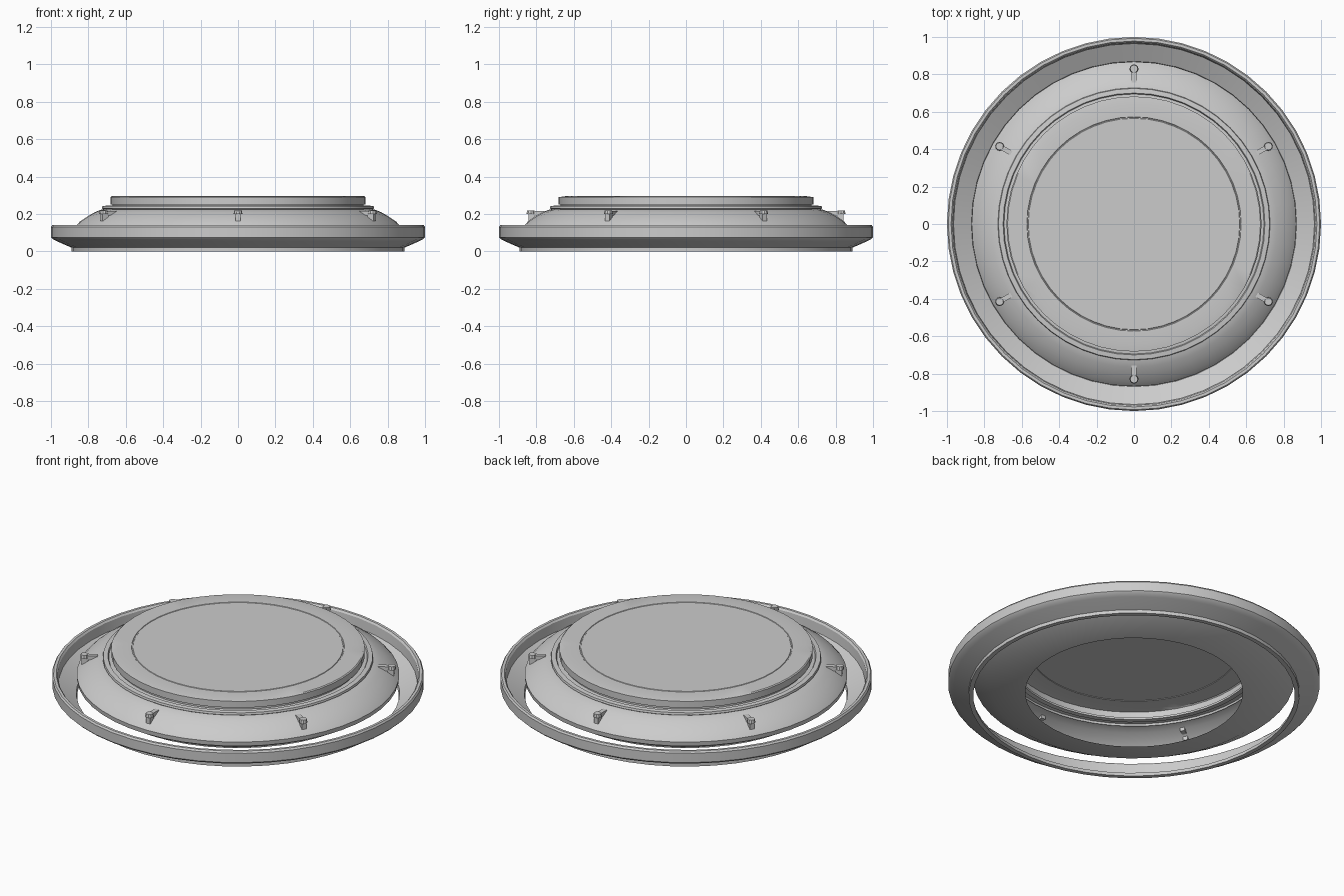
import bpy, bmesh, math
from mathutils import Matrix, Vector

if "Cube" in bpy.data.objects:
    bpy.data.objects.remove(bpy.data.objects["Cube"])

SIDES = 48


def finish(name, bm, angle=30):
    mesh = bpy.data.meshes.new(name)
    bm.to_mesh(mesh)
    bm.free()
    ob = bpy.data.objects.new(name, mesh)
    bpy.context.collection.objects.link(ob)
    bpy.ops.object.select_all(action='DESELECT')
    ob.select_set(True)
    bpy.context.view_layer.objects.active = ob
    bpy.ops.object.shade_smooth_by_angle(angle=math.radians(angle))
    return ob


def lathe(name, profile, closed=False, shape=None):
    """Revolve (radius, height) points around z; shape may adjust a radius by angle."""
    bm = bmesh.new()
    rings = []
    for r, z in profile:
        ring = []
        for i in range(SIDES):
            a = 2 * math.pi * i / SIDES
            rr = shape(r, z, a) if shape else r
            ring.append(bm.verts.new((rr * math.cos(a), rr * math.sin(a), z)))
        rings.append(ring)
    pairs = list(zip(rings, rings[1:]))
    if closed:
        pairs.append((rings[-1], rings[0]))
    for lo, hi in pairs:
        for i in range(SIDES):
            j = (i + 1) % SIDES
            bm.faces.new((lo[i], lo[j], hi[j], hi[i]))
    if not closed:
        bm.faces.new(rings[-1])
    return finish(name, bm)


# Outer ring: upright rim with a funnel floor and a short foot, open in the middle
lathe("outer_ring", [
    (0.865, 0.0), (0.89, 0.0), (0.89, 0.02), (0.97, 0.055), (0.99, 0.065),
    (1.0, 0.075), (1.0, 0.13), (0.993, 0.14), (0.978, 0.14), (0.97, 0.13),
    (0.965, 0.075), (0.87, 0.022)], closed=True)


# Top plate edge is bevelled along the front and back, square at the sides
def plate_edge(r, z, a):
    return 0.645 if z > 0.29 and r > 0.66 and abs(math.sin(a)) > 0.6 else r


# Housing: hanging lower funnel, sloped dome, stepped collar and flat top plate
lathe("housing", [
    (0.585, 0.02), (0.766, 0.052), (0.865, 0.11), (0.868, 0.135), (0.845, 0.16),
    (0.80, 0.19), (0.765, 0.21), (0.735, 0.222), (0.72, 0.225), (0.728, 0.23),
    (0.725, 0.242), (0.70, 0.245), (0.695, 0.235), (0.67, 0.238), (0.67, 0.25),
    (0.682, 0.252), (0.682, 0.29), (0.676, 0.295), (0.573, 0.295), (0.571, 0.292),
    (0.567, 0.292), (0.565, 0.295)], shape=plate_edge)

# Six clips around the dome, each a bracket with a pin
for k in range(6):
    turn = Matrix.Rotation(math.radians(30 + 60 * k), 4, 'Z')
    bm = bmesh.new()
    bmesh.ops.create_cube(bm, size=1, matrix=turn @ Matrix.Translation((0.80, 0, 0.204))
                          @ Matrix.Diagonal((0.085, 0.026, 0.024, 1)))
    bmesh.ops.create_cube(bm, size=1, matrix=turn @ Matrix.Translation((0.825, 0, 0.185))
                          @ Matrix.Diagonal((0.035, 0.026, 0.045, 1)))
    bmesh.ops.create_cone(bm, cap_ends=True, segments=10, radius1=0.024, radius2=0.02,
                          depth=0.02, matrix=turn @ Matrix.Translation((0.83, 0, 0.21)))
    finish(f"dome_clip_{k + 1}", bm)
